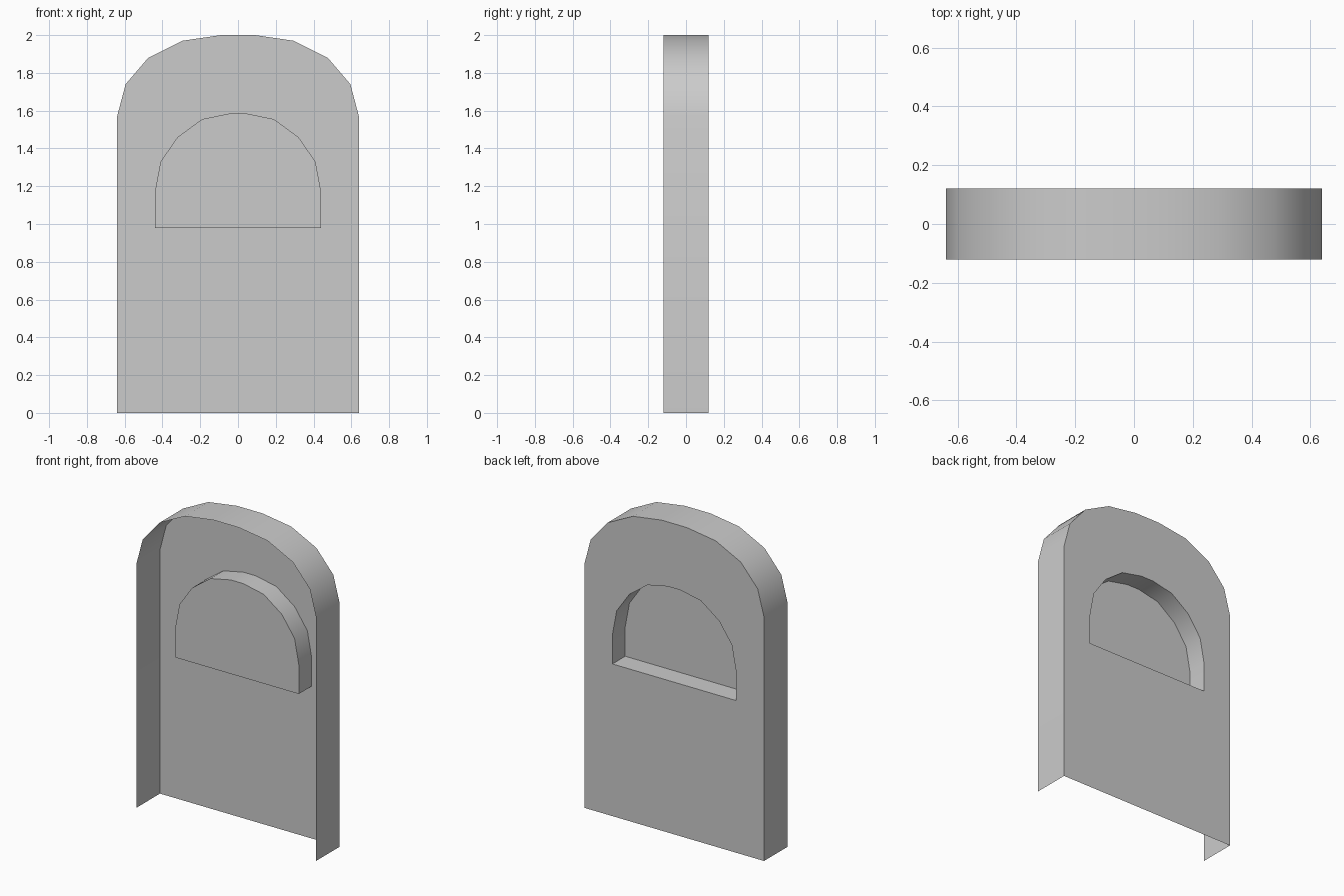
import bpy, bmesh, math

cube = bpy.data.objects.get("Cube")
if cube:
    bpy.data.objects.remove(cube, do_unlink=True)

FRONT, BACK, POCKET = -0.12, 0.12, -0.01

grey = bpy.data.materials.new("plain grey")
grey.use_nodes = True
grey.diffuse_color = (0.6, 0.6, 0.6, 1)
grey.node_tree.nodes["Principled BSDF"].inputs["Base Color"].default_value = (0.6, 0.6, 0.6, 1)


def arch(half):
    """Mirror the right half of an arch, listed from the foot up."""
    return half + [(-x, z) for x, z in reversed(half)]


def ring(bm, outline, y):
    return [bm.verts.new((x, y, z)) for x, z in outline]


def strip(bm, a, b, closed=True):
    """Join two matching rings with quads and return them."""
    n = len(a)
    return [bm.faces.new((a[i], a[(i + 1) % n], b[(i + 1) % n], b[i]))
            for i in range(n if closed else n - 1)]


outer = arch([(0.64, 0), (0.64, 1.57), (0.595, 1.74), (0.475, 1.88), (0.295, 1.97), (0.09, 2.0)])
inner = arch([(0.44, 0.98), (0.44, 1.17), (0.41, 1.33), (0.32, 1.46), (0.19, 1.555), (0.045, 1.585)])

bm = bmesh.new()
rim_front = ring(bm, outer, FRONT)
rim_back = ring(bm, outer, BACK)
hole_back = ring(bm, inner, BACK)
hole_front = ring(bm, inner, POCKET)

# Outer rim, open at the foot
strip(bm, rim_front, rim_back, closed=False)
# Back panel around the window recess
panel = strip(bm, rim_back, hole_back)
# Recess walls and its closed pane
strip(bm, hole_back, hole_front)
bm.faces.new(hole_front)

# Face the back panel outward to +y
bmesh.ops.recalc_face_normals(bm, faces=bm.faces)
bm.normal_update()
if panel[0].normal.y < 0:
    bmesh.ops.reverse_faces(bm, faces=bm.faces)

mesh = bpy.data.meshes.new("arched_door_shell")
bm.to_mesh(mesh)
bm.free()
mesh.materials.append(grey)
door = bpy.data.objects.new("arched_door_shell", mesh)
bpy.context.collection.objects.link(door)

bpy.ops.object.select_all(action="DESELECT")
door.select_set(True)
bpy.context.view_layer.objects.active = door
bpy.ops.object.shade_smooth_by_angle(angle=math.radians(40))
